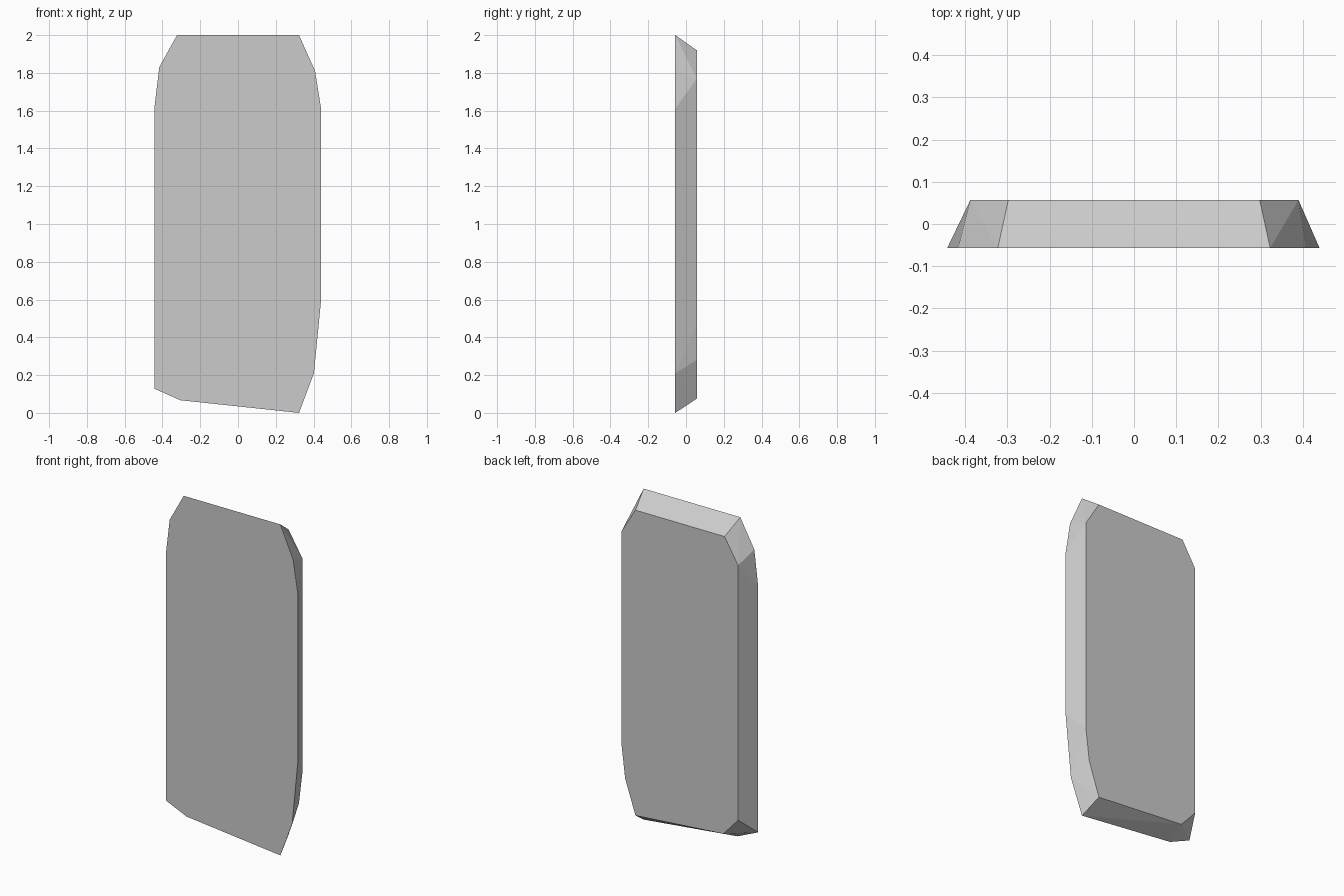
import bpy, bmesh

if "Cube" in bpy.data.objects:
    bpy.data.objects.remove(bpy.data.objects["Cube"])

HALF_DEPTH = 0.057

# Outlines as (x, z): wide front face and smaller bevelled back face
front = [(-0.323, 2.0), (0.323, 2.0), (0.408, 1.81), (0.44, 1.61),
         (0.44, 0.60), (0.402, 0.21), (0.323, 0.0), (-0.305, 0.067),
         (-0.443, 0.128), (-0.443, 1.61), (-0.417, 1.83)]
back = [(-0.298, 1.92), (0.298, 1.92), (0.39, 1.77), (0.39, 0.47),
        (0.367, 0.28), (0.298, 0.075), (-0.29, 0.122),
        (-0.388, 0.23), (-0.388, 1.77)]

# Stone slab: convex solid spanning both outlines
bm = bmesh.new()
for y, outline in ((-HALF_DEPTH, front), (HALF_DEPTH, back)):
    for x, z in outline:
        bm.verts.new((x, y, z))
bmesh.ops.convex_hull(bm, input=bm.verts[:])
bmesh.ops.dissolve_limit(bm, angle_limit=0.005, verts=bm.verts[:], edges=bm.edges[:])
bmesh.ops.recalc_face_normals(bm, faces=bm.faces[:])

mesh = bpy.data.meshes.new("stone_slab")
bm.to_mesh(mesh)
bm.free()
slab = bpy.data.objects.new("stone_slab", mesh)
bpy.context.collection.objects.link(slab)
